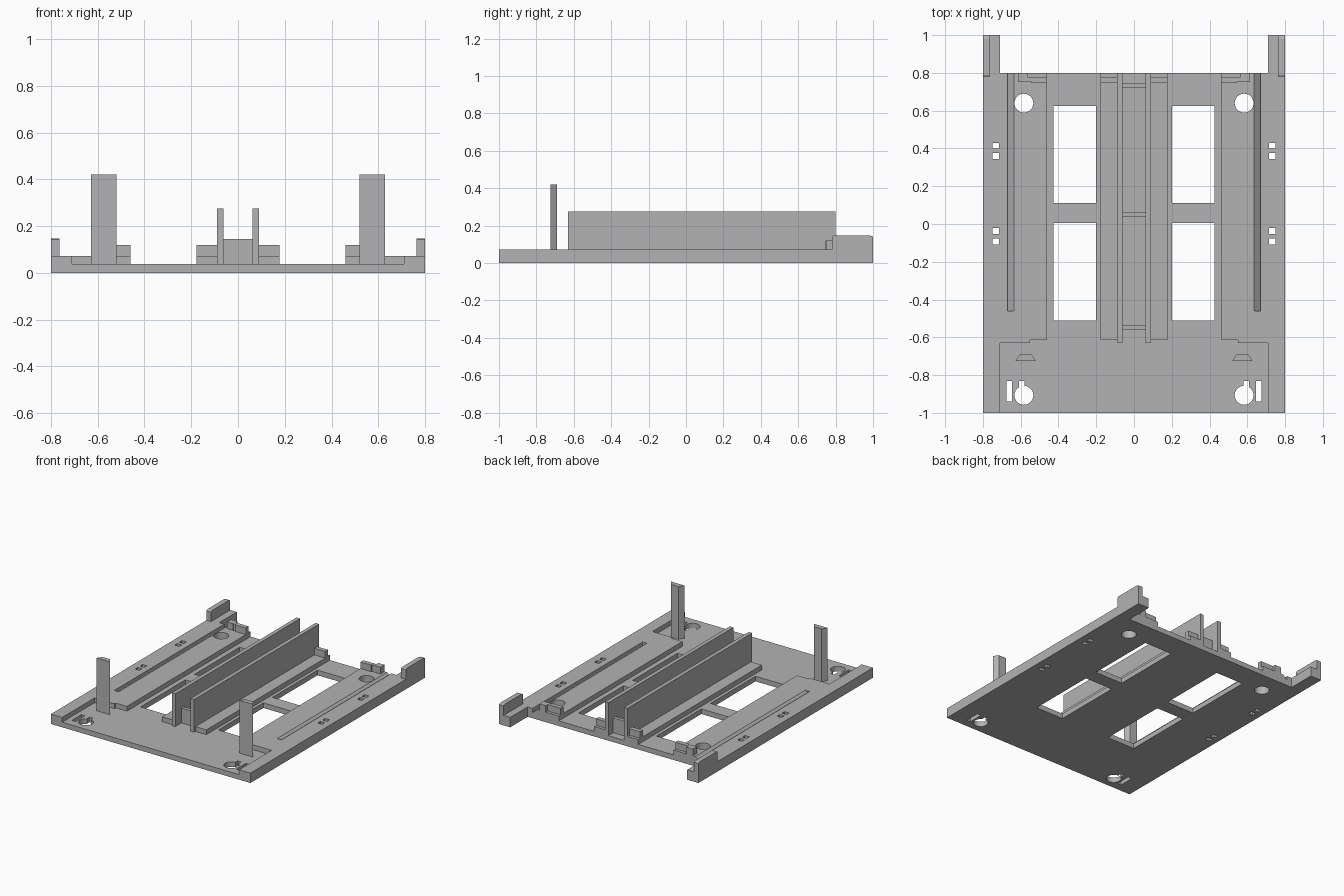
import bpy, bmesh, math

cube = bpy.data.objects.get("Cube")
if cube:
    bpy.data.objects.remove(cube, do_unlink=True)

grey = bpy.data.materials.new("plain grey")
grey.use_nodes = True
grey.diffuse_color = (0.45, 0.45, 0.45, 1)
grey.node_tree.nodes["Principled BSDF"].inputs["Base Color"].default_value = grey.diffuse_color


def prism(name, outline, lo, hi, axis="z", side=1):
    """Extrude an outline along an axis; side=-1 mirrors it across x."""
    place = {"z": lambda a, b, c: (a, b, c),
             "y": lambda a, b, c: (a, c, b),
             "x": lambda a, b, c: (c, a, b)}[axis]
    bm = bmesh.new()
    rings = []
    for level in (lo, hi):
        ring = []
        for a, b in outline:
            x, y, z = place(a, b, level)
            ring.append(bm.verts.new((x * side, y, z)))
        rings.append(ring)
        bm.faces.new(ring)
    n = len(outline)
    for i in range(n):
        j = (i + 1) % n
        bm.faces.new((rings[0][i], rings[0][j], rings[1][j], rings[1][i]))
    bmesh.ops.recalc_face_normals(bm, faces=bm.faces)
    mesh = bpy.data.meshes.new(name)
    bm.to_mesh(mesh)
    bm.free()
    mesh.materials.append(grey)
    obj = bpy.data.objects.new(name, mesh)
    bpy.context.collection.objects.link(obj)
    return obj


def rect(x0, x1, y0, y1):
    return [(x0, y0), (x1, y0), (x1, y1), (x0, y1)]


def box(name, x, y, z, side=1):
    return prism(name, rect(*x, *y), *z, side=side)


def disc(x, y, r, n=32):
    return [(x + r * math.cos(2 * math.pi * i / n), y + r * math.sin(2 * math.pi * i / n))
            for i in range(n)]


def carve(obj, cutters):
    """Subtract the cutters and bake the result."""
    for c in cutters:
        c.hide_render = True
        mod = obj.modifiers.new("cut", "BOOLEAN")
        mod.operation, mod.solver, mod.object = "DIFFERENCE", "EXACT", c
    bpy.context.view_layer.update()
    graph = bpy.context.evaluated_depsgraph_get()
    baked = bpy.data.meshes.new_from_object(obj.evaluated_get(graph))
    obj.modifiers.clear()
    obj.data = baked


FLOOR, DECK, STOP = 0.037, 0.072, 0.12

# Base plate with two rear ears
plate = prism("base_plate", [(-0.8, -1), (0.8, -1), (0.8, 1), (0.71, 1), (0.71, 0.8),
                             (-0.71, 0.8), (-0.71, 1), (-0.8, 1)], 0, FLOOR)
plate_cutters, spare = [], []

for side, word in ((1, "left"), (-1, "right")):
    # Raised side deck
    deck = prism(word + "_deck", [(0.46, 0.8), (0.46, -0.615), (0.55, -0.615), (0.55, -0.63),
                                  (0.71, -0.63), (0.71, -1), (0.8, -1), (0.8, 1),
                                  (0.71, 1), (0.71, 0.8)], FLOOR, DECK, side=side)

    # Openings: windows, screw holes, keyhole slots and small square holes
    def cutter(outline):
        return prism("cutter", outline, -0.1, 0.2, side=side)

    floor_cuts = [cutter(rect(0.2, 0.425, y, y + 0.515)) for y in (-0.51, 0.11)]
    floor_cuts += [cutter(disc(0.583, -0.907, 0.05)),
                   cutter(rect(0.58, 0.608, -0.9, -0.83)),
                   cutter(rect(0.645, 0.675, -0.94, -0.83))]
    shared = [cutter(disc(0.583, 0.64, 0.05))]
    shared += [cutter(rect(0.715, 0.75, y - 0.015, y + 0.015))
               for y in (0.415, 0.36, -0.037, -0.093)]
    # Slanted groove along the deck
    groove = prism("cutter", [(0.635, DECK), (0.635, 0.1), (0.67, 0.1), (0.67, 0.042)],
                   -0.46, 0.85, axis="y", side=side)
    carve(deck, shared + [groove])
    plate_cutters += floor_cuts + shared
    spare.append(groove)

    # Tapered upright post
    prism(word + "_post", [(0.52, -0.725), (0.628, -0.725), (0.605, -0.69), (0.543, -0.69)],
          FLOOR, 0.42, side=side)

    # Ear guard
    prism(word + "_ear_guard", [(0.78, DECK), (0.78, 0.142), (0.79, 0.148), (0.98, 0.148),
                                (1, 0.142), (1, DECK)], 0.763, 0.8, axis="x", side=side)

    # Rear stops and clip
    box(word + "_outer_stop", (0.46, 0.545), (0.746, 0.778), (DECK, STOP), side)
    box(word + "_clip_link", (0.545, 0.565), (0.755, 0.778), (DECK, STOP), side)
    box(word + "_clip", (0.565, 0.615), (0.752, 0.8), (DECK, STOP), side)
    box(word + "_inner_stop", (0.09, 0.177), (0.746, 0.778), (DECK, STOP), side)

    # Centre ledge and tall divider wall
    box(word + "_centre_ledge", (0.09, 0.177), (-0.615, 0.8), (FLOOR, DECK), side)
    box(word + "_divider_wall", (0.062, 0.09), (-0.63, 0.8), (FLOOR, 0.275), side)

carve(plate, plate_cutters)
for c in plate_cutters + spare:
    bpy.data.objects.remove(c, do_unlink=True)

# Cross ribs between the divider walls
for i, y in enumerate((-0.56, 0.038, 0.72)):
    box("cross_rib_%d" % (i + 1), (-0.062, 0.062), (y, y + 0.026), (FLOOR, 0.145))
